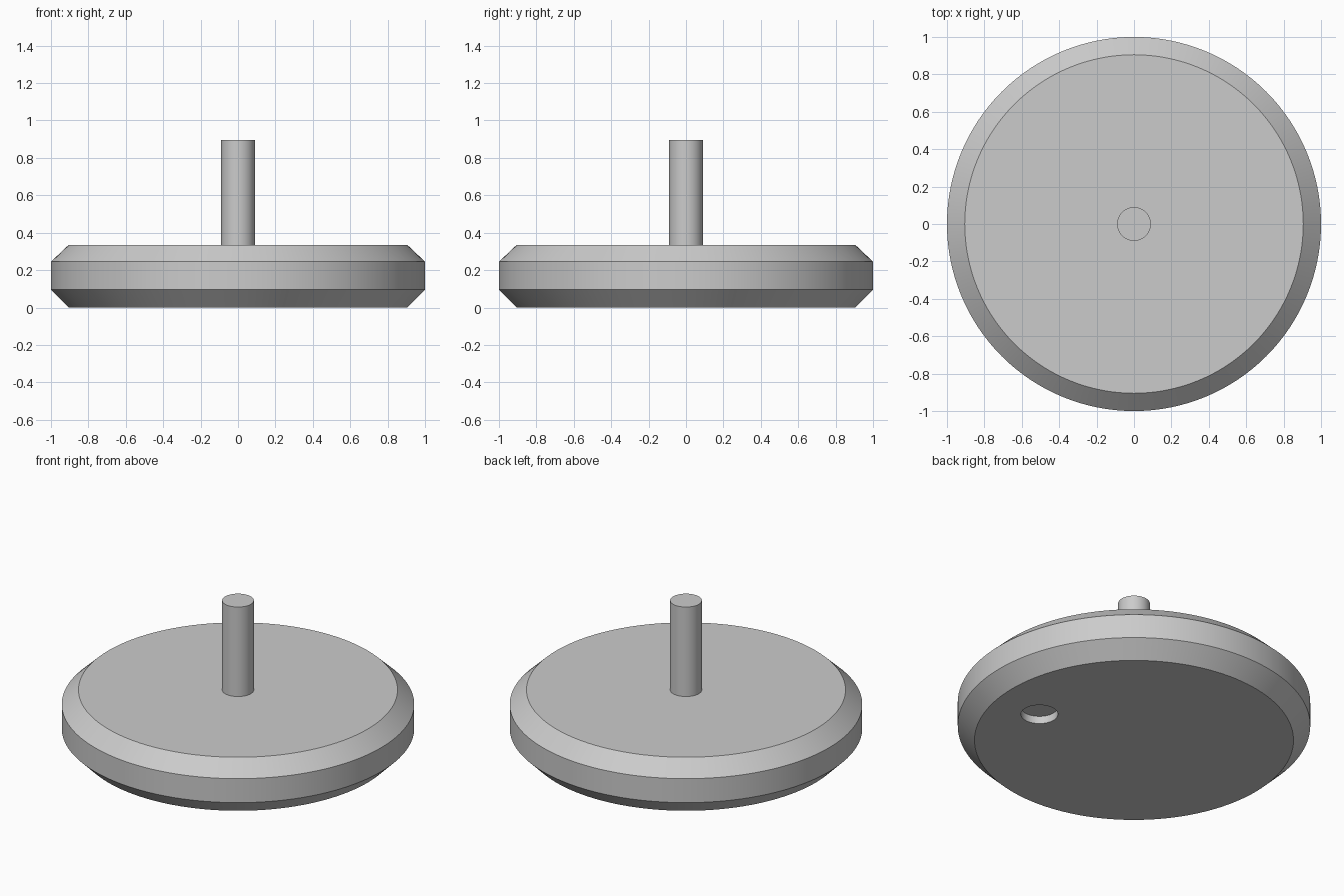
import bpy
import bmesh
from math import cos, sin, tau, radians

cube = bpy.data.objects.get("Cube")
if cube:
    bpy.data.objects.remove(cube, do_unlink=True)

grey = bpy.data.materials.new("plain_grey")
grey.use_nodes = True
colour = (0.6, 0.6, 0.6, 1)
grey.diffuse_color = colour
grey.node_tree.nodes["Principled BSDF"].inputs["Base Color"].default_value = colour


def turned(name, profile, sides, centre=(0, 0)):
    """Solid of revolution from (radius, height) points, capped at both ends."""
    bm = bmesh.new()
    rings = [[bm.verts.new((r * cos(tau * i / sides), r * sin(tau * i / sides), z))
              for i in range(sides)] for r, z in profile]
    for low, high in zip(rings, rings[1:]):
        for i in range(sides):
            j = (i + 1) % sides
            bm.faces.new((low[i], low[j], high[j], high[i]))
    bm.faces.new(rings[0][::-1])
    bm.faces.new(rings[-1])
    mesh = bpy.data.meshes.new(name)
    bm.to_mesh(mesh)
    bm.free()
    mesh.materials.append(grey)
    obj = bpy.data.objects.new(name, mesh)
    obj.location = (*centre, 0)
    bpy.context.collection.objects.link(obj)
    return obj


def select_only(obj):
    bpy.ops.object.select_all(action='DESELECT')
    obj.select_set(True)
    bpy.context.view_layer.objects.active = obj


# Round base with chamfered rims
bottom, top = 0.0, 0.335
base = turned("base_disc", [(0.905, bottom), (1, 0.095), (1, 0.245), (0.905, top)], 128)

# Central post
post = turned("centre_post", [(0.09, top - 0.02), (0.09, 0.895)], 64)

# Shallow round recess under the base
cutter = turned("recess_cutter", [(0.105, -0.1), (0.105, 0.047)], 64, (0.6, -0.12))
cutter.hide_render = True
cut = base.modifiers.new("recess", 'BOOLEAN')
cut.operation = 'DIFFERENCE'
cut.solver = 'EXACT'
cut.object = cutter
select_only(base)
bpy.ops.object.modifier_apply(modifier=cut.name)
bpy.data.objects.remove(cutter, do_unlink=True)

# Smooth curved walls, crisp rims
for obj in (base, post):
    select_only(obj)
    bpy.ops.object.shade_smooth_by_angle(angle=radians(30))
